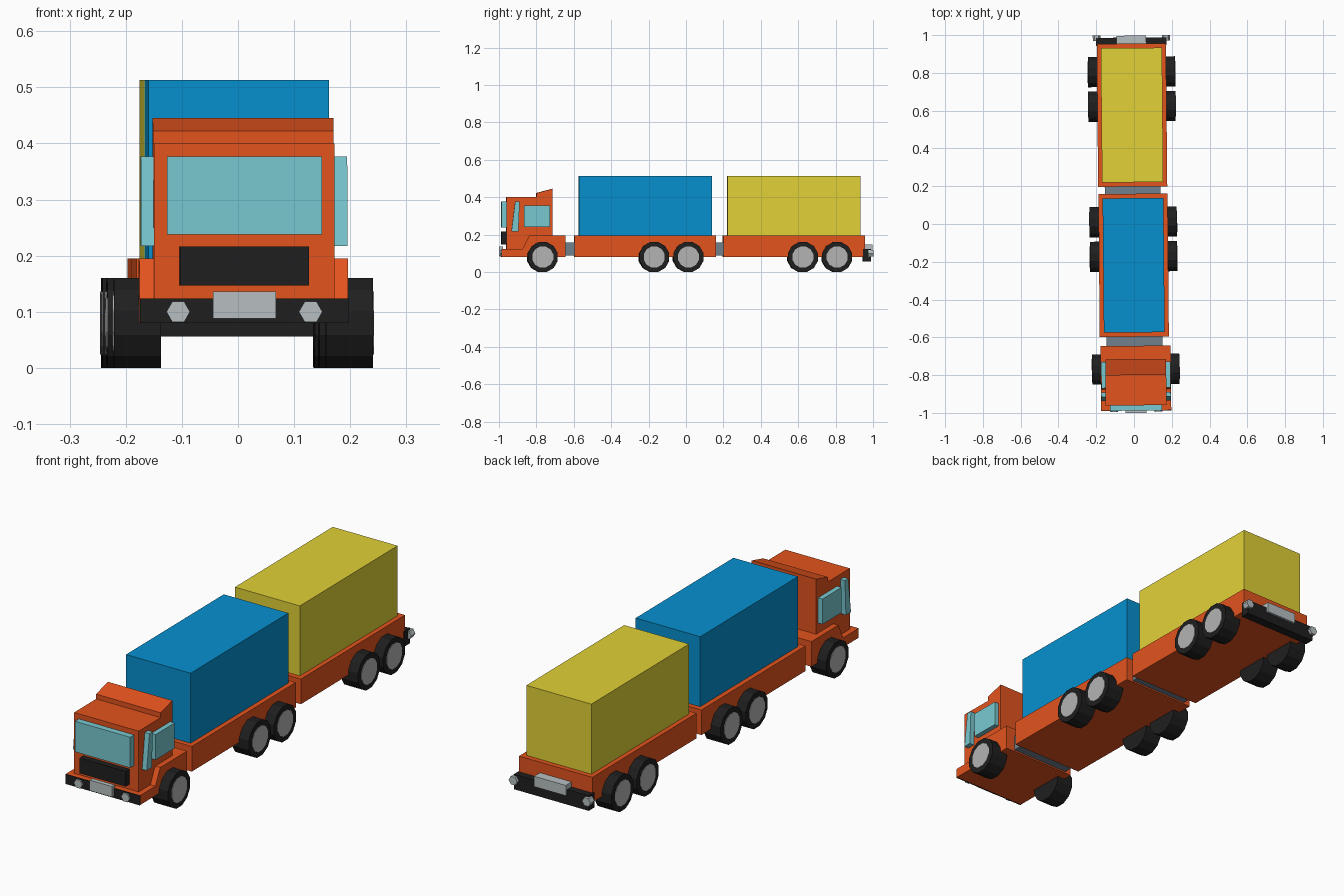
import bpy, bmesh, math
from mathutils import Matrix

if "Cube" in bpy.data.objects:
    bpy.data.objects.remove(bpy.data.objects["Cube"])

YAW = 0.0095  # the whole vehicle stands very slightly turned


def mat(name, r, g, b):
    m = bpy.data.materials.new(name)
    m.diffuse_color = (*[(c / 255) ** 2.2 for c in (r, g, b)], 1)
    m.use_nodes = True
    m.node_tree.nodes["Principled BSDF"].inputs["Base Color"].default_value = m.diffuse_color
    return m


ORANGE = mat("orange_paint", 226, 84, 35)
BLUE = mat("blue_paint", 14, 143, 206)
YELLOW = mat("yellow_paint", 224, 208, 58)
BLACK = mat("black_rubber", 36, 36, 36)
GLASS = mat("glass", 120, 200, 208)
STEEL = mat("steel", 112, 128, 140)
PLATE = mat("plate_grey", 182, 190, 192)
HUB = mat("hub_grey", 178, 178, 178)


def finish(bm, name, m, off):
    bmesh.ops.recalc_face_normals(bm, faces=bm.faces)
    me = bpy.data.meshes.new(name)
    bm.to_mesh(me)
    bm.free()
    me.materials.append(m)
    ob = bpy.data.objects.new(name, me)
    ob.matrix_world = Matrix.Translation((off, 0, 0)) @ Matrix.Rotation(YAW, 4, 'Z')
    bpy.context.collection.objects.link(ob)


def prism(name, pts, x0, x1, m, off):
    """Side profile of (y, z) points extruded from x0 to x1."""
    bm = bmesh.new()
    f = bm.faces.new([bm.verts.new((x0, y, z)) for y, z in pts])
    g = bmesh.ops.extrude_face_region(bm, geom=[f])['geom']
    bmesh.ops.translate(bm, vec=(x1 - x0, 0, 0),
                        verts=[v for v in g if isinstance(v, bmesh.types.BMVert)])
    finish(bm, name, m, off)


def box(name, hx, y0, y1, z0, z1, m, off):
    prism(name, [(y0, z0), (y1, z0), (y1, z1), (y0, z1)], -hx, hx, m, off)


def cyl(name, loc, r, depth, sides, axis, m, off, turn=0):
    bm = bmesh.new()
    rot = Matrix.Rotation(math.pi / 2, 4, axis) @ Matrix.Rotation(turn, 4, 'Z')
    bmesh.ops.create_cone(bm, cap_ends=True, segments=sides, radius1=r, radius2=r,
                          depth=depth, matrix=Matrix.Translation(loc) @ rot)
    finish(bm, name, m, off)


def wheel_pair(name, y, off):
    for side, s in (("left", -1), ("right", 1)):
        cyl(f"{name}_tyre_{side}", (s * 0.189, y, 0.08), 0.0828, 0.084, 12, 'Y', BLACK, off, math.pi / 12)
        cyl(f"{name}_hub_{side}", (s * 0.2, y, 0.08), 0.058, 0.066, 12, 'Y', HUB, off, math.pi / 12)


def lights(name, x, y, z, off):
    for side, s in (("left", -1), ("right", 1)):
        cyl(f"{name}_{side}", (s * x, y, z), 0.021, 0.03, 6, 'X', PLATE, off, math.pi / 2)


# cab with roof spoiler, and the wider chassis with wheel arch
CAB = 0.002
prism("cab", [(-0.96, 0.1), (-0.96, 0.4), (-0.80, 0.4), (-0.80, 0.422),
              (-0.715, 0.445), (-0.715, 0.1)], -0.161, 0.161, ORANGE, CAB)
prism("cab_chassis", [(-0.985, 0.081), (-0.985, 0.124), (-0.875, 0.124), (-0.84, 0.195),
                      (-0.645, 0.195), (-0.645, 0.081)], -0.186, 0.186, ORANGE, CAB)
box("front_bumper", 0.186, -0.988, -0.984, 0.08, 0.124, BLACK, CAB)
box("grille", 0.115, -0.988, -0.955, 0.147, 0.216, BLACK, CAB)
box("windscreen", 0.138, -0.988, -0.955, 0.238, 0.377, GLASS, CAB)
box("front_plate", 0.056, -1.0, -0.98, 0.088, 0.136, PLATE, CAB)
lights("headlight", 0.118, -0.98, 0.1, CAB)
for side, s in (("left", -1), ("right", 1)):
    prism(f"side_window_{side}", [(-0.868, 0.24), (-0.73, 0.24), (-0.73, 0.355), (-0.868, 0.355)],
          s * 0.155, s * 0.183, GLASS, CAB)
    prism(f"mirror_{side}", [(-0.935, 0.217), (-0.898, 0.217), (-0.891, 0.377), (-0.915, 0.377)],
          s * 0.155, s * 0.184, GLASS, CAB)
wheel_pair("front", -0.768, CAB)

# two trailers, each with a coupling, a flat bed, a container and two axles
for name, off, y, paint, half in (("first", -0.004, -0.597, BLUE, 0.161),
                                  ("second", -0.005, 0.198, YELLOW, 0.162)):
    box(f"{name}_coupling", 0.148, y - 0.055, y + 0.01, 0.088, 0.158, STEEL, off)
    box(f"{name}_trailer_bed", 0.183, y, y + 0.757, 0.081, 0.195, ORANGE, off)
    box(f"{name}_container", half, y + 0.023, y + 0.734, 0.19, 0.513, paint, off)
    wheel_pair(f"{name}_trailer_axle_a", y + 0.425, off)
    wheel_pair(f"{name}_trailer_axle_b", y + 0.608, off)

# rear bumper, plate and lights
box("rear_bumper", 0.187, 0.945, 0.987, 0.056, 0.124, BLACK, -0.005)
box("rear_plate", 0.079, 0.95, 0.997, 0.1, 0.147, PLATE, -0.005)
lights("rear_light", 0.183, 0.985, 0.1, -0.005)
